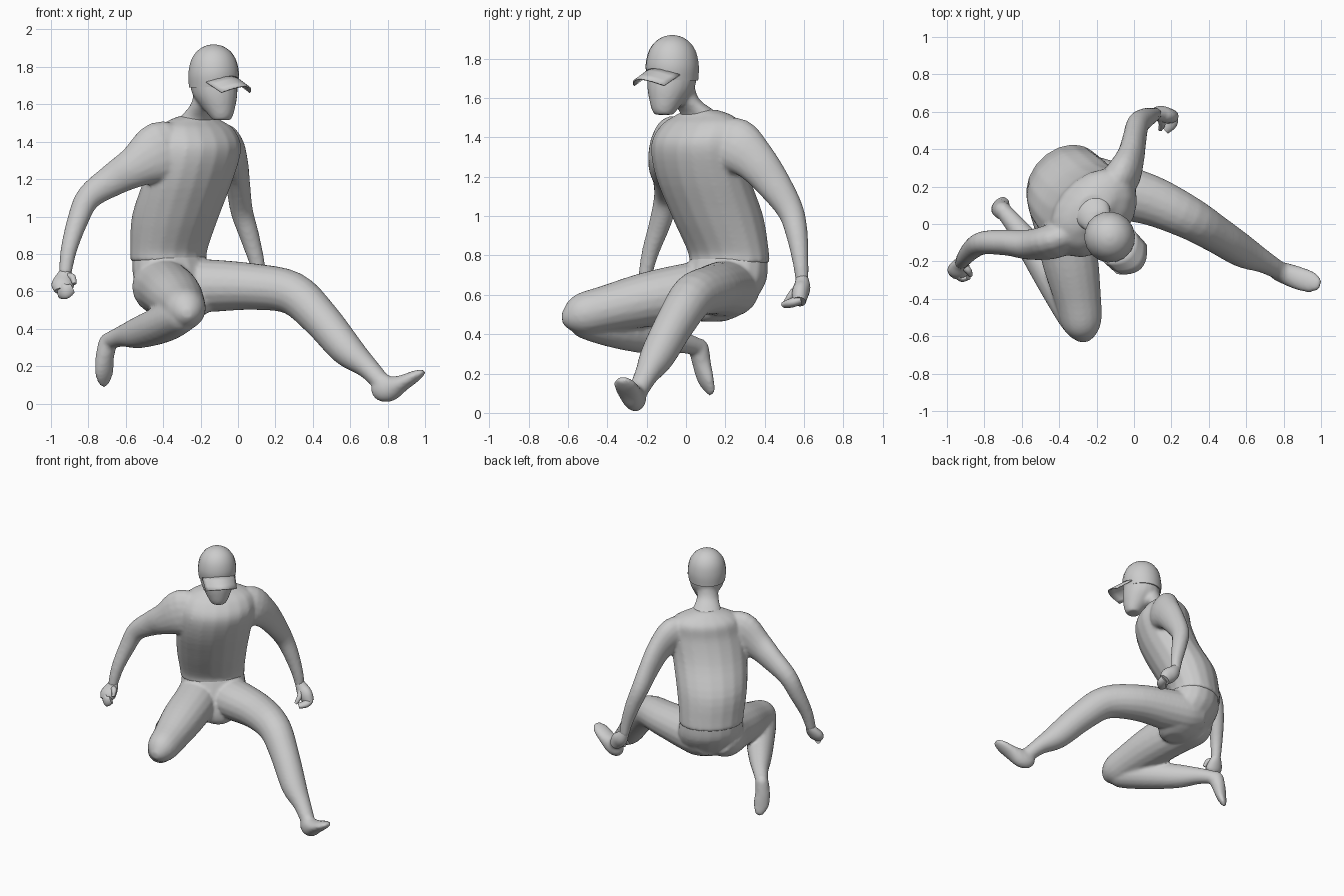
import bpy, bmesh, math
from mathutils import Vector

R = math.sqrt(0.5)
FWD, LEFT, UP = Vector((R, -R, 0)), Vector((R, R, 0)), Vector((0, 0, 1))
SIDES, STEPS = 18, 4


def finish(name, bm, angle=50):
    bmesh.ops.recalc_face_normals(bm, faces=bm.faces)
    me = bpy.data.meshes.new(name)
    bm.to_mesh(me)
    bm.free()
    ob = bpy.data.objects.new(name, me)
    bpy.context.collection.objects.link(ob)
    bpy.ops.object.select_all(action='DESELECT')
    ob.select_set(True)
    bpy.context.view_layer.objects.active = ob
    bpy.ops.object.shade_smooth_by_angle(angle=math.radians(angle))
    return ob


def spline(rows):
    """Smooth curve through rows of (x, y, z, radius, radius)."""
    out, n = [], len(rows)
    for i in range(n - 1):
        p = [rows[max(0, min(n - 1, i + k))] for k in (-1, 0, 1, 2)]
        for s in range(STEPS):
            t = s / STEPS
            out.append([0.5 * (2 * b + (c - a) * t + (2 * a - 5 * b + 4 * c - d) * t * t
                               + (3 * b - a - 3 * c + d) * t ** 3) for a, b, c, d in zip(*p)])
    return out + [list(rows[-1])]


def loft(name, rows, side, axis=None):
    """Skin elliptical rings along a path; the first radius lies along side."""
    rows = spline([r if len(r) == 5 else (*r, r[3]) for r in rows])
    pts = [Vector(r[:3]) for r in rows]
    bm, rings = bmesh.new(), []
    for i, r in enumerate(rows):
        t = axis or (pts[min(i + 1, len(pts) - 1)] - pts[max(i - 1, 0)]).normalized()
        u = Vector(side)
        u = (u - t * u.dot(t)).normalized()
        v = t.cross(u)
        a, b = max(r[3], .005), max(r[4], .005)
        rings.append([bm.verts.new(pts[i] + u * a * math.cos(k * math.tau / SIDES)
                                   + v * b * math.sin(k * math.tau / SIDES)) for k in range(SIDES)])
    for p, q in zip(rings, rings[1:]):
        for k in range(SIDES):
            j = (k + 1) % SIDES
            bm.faces.new((p[k], p[j], q[j], q[k]))
    bm.faces.new(rings[0])
    bm.faces.new(rings[-1])
    return finish(name, bm)


def blend(name, parts, voxel=.011, smooth=6):
    """Fuse overlapping parts into one continuous skin."""
    bpy.ops.object.select_all(action='DESELECT')
    for p in parts:
        p.select_set(True)
    bpy.context.view_layer.objects.active = parts[0]
    bpy.ops.object.join()
    ob = parts[0]
    ob.name = name
    ob.modifiers.clear()
    m = ob.modifiers.new("fuse", 'REMESH')
    m.mode, m.voxel_size, m.use_smooth_shade = 'VOXEL', voxel, True
    s = ob.modifiers.new("soften", 'SMOOTH')
    s.factor, s.iterations = .5, smooth
    return ob


# trunk, leaning forward along the facing direction
body = loft("shirt_body", [(-.37, .22, .76, .228, .182), (-.37, .215, .82, .23, .18), (-.335, .16, 1.0, .25, .215),
                           (-.265, .085, 1.2, .265, .21), (-.22, .06, 1.36, .27, .2), (-.225, .08, 1.46, .245, .165),
                           (-.23, .09, 1.51, .18, .11), (-.225, .08, 1.54, .085, .075)], LEFT, UP)
pelvis = loft("pelvis", [(-.26, .13, .465, .06, .07), (-.28, .145, .5, .14, .13), (-.31, .165, .57, .2, .17),
                         (-.35, .2, .68, .23, .19), (-.37, .22, .8, .215, .17)], LEFT, UP)

# neck and head
HEAD = Vector((-.13, -.07, 0))


def head_rows(profile):
    return [(*(HEAD + FWD * off + UP * z), a, b) for z, off, a, b in profile]


neck = loft("neck", [(-.25, .1, 1.46, .15, .1), (-.22, .06, 1.53, .1, .085), (-.18, -.01, 1.6, .075, .072),
                     (-.15, -.04, 1.7, .08, .08)], LEFT, UP)
skull = loft("skull", head_rows([(1.515, .06, .05, .045), (1.54, .055, .065, .065), (1.59, .035, .09, .095),
                                 (1.65, .01, .115, .125), (1.72, 0, .126, .13), (1.80, 0, .125, .125),
                                 (1.88, 0, .085, .085), (1.905, 0, .02, .02)]), LEFT, UP)
blend("head", [skull, neck])
loft("cap_dome", head_rows([(1.69, -.005, .127, .131), (1.76, 0, .135, .137), (1.83, 0, .122, .124),
                            (1.88, 0, .092, .094), (1.91, 0, .05, .05), (1.92, 0, .01, .01)]), LEFT, UP)

# curved cap brim
bm, grid = bmesh.new(), []
for i in range(13):
    u = i / 6 - 1
    root = math.sqrt(.137 ** 2 - (.118 * u) ** 2) - .01
    tip = .238 - .07 * u ** 2
    grid.append([bm.verts.new(HEAD + LEFT * u * (.118 - .006 * t) + FWD * (root + (tip - root) * t)
                              + UP * (1.755 - .055 * t - .035 * u * u)) for t in (0, .33, .66, 1)])
for p, q in zip(grid, grid[1:]):
    for k in range(3):
        bm.faces.new((p[k], p[k + 1], q[k + 1], q[k]))
brim = finish("cap_brim", bm)
brim.modifiers.new("thickness", 'SOLIDIFY').thickness = .008

# left arm hangs behind, right arm is out to the side; both fuse with the shirt
left_arm = loft("left_arm", [(-.15, .17, 1.38, .09, .11), (-.065, .25, 1.36, .095, .14), (-.02, .35, 1.28, .075, .11),
                             (.0, .44, 1.17, .065, .09), (.02, .53, 1.03, .06, .068), (.06, .565, .9, .053, .055),
                             (.1, .583, .76, .042, .04), (.115, .59, .67, .034)], (1, 0, 0))
right_arm = loft("right_arm", [(-.30, -.01, 1.36, .09, .12), (-.41, -.085, 1.345, .095, .165), (-.55, -.11, 1.265, .082, .113),
                               (-.67, -.1, 1.195, .07, .088), (-.8, -.1, 1.1, .063, .068), (-.86, -.13, .97, .056, .056),
                               (-.905, -.18, .82, .044), (-.925, -.21, .69, .034)], (0, 1, 0))
blend("shirt_and_arms", [body, left_arm, right_arm])

# left hand
loft("left_hand", [(.11, .59, .69, .03), (.14, .59, .64, .042, .05), (.175, .58, .605, .042, .055),
                   (.205, .575, .565, .035, .04)], (0, 1, 0))
loft("left_fingers", [(.2, .58, .575, .025, .035), (.2, .54, .56, .024, .033),
                      (.165, .505, .55, .018, .028)], UP)
loft("left_thumb", [(.14, .57, .64, .02), (.15, .535, .6, .018), (.14, .505, .56, .011)], UP)

# right hand
loft("right_hand", [(-.92, -.2, .71, .03), (-.928, -.22, .67, .05, .035), (-.938, -.25, .63, .06, .04),
                    (-.94, -.275, .6, .04, .028)], (1, 0, 0))
loft("right_fingers", [(-.945, -.265, .605, .045, .025), (-.92, -.29, .6, .04, .02),
                       (-.885, -.285, .615, .026, .014)], UP)
loft("right_thumb", [(-.915, -.22, .68, .02), (-.885, -.25, .675, .018), (-.875, -.275, .64, .011)], UP)

# left leg, stretched forward
left_leg = loft("left_leg", [(-.39, .27, .64, .11), (-.3, .23, .63, .15, .14), (-.16, .19, .63, .155, .142),
                             (.08, .13, .625, .135, .125), (.29, .035, .59, .115, .115), (.44, -.055, .455, .1, .103),
                             (.58, -.145, .29, .088, .09), (.69, -.2, .195, .062, .06),
                             (.77, -.245, .11, .05)], (.4, .9, 0))
left_foot = loft("left_foot", [(.735, -.24, .11, .03, .04), (.765, -.25, .09, .05, .072), (.81, -.265, .08, .057, .07),
                               (.88, -.29, .11, .062, .044), (.95, -.312, .148, .056, .03),
                               (.995, -.325, .172, .027, .014)], (.3, .95, 0))

# right leg, knee folded with the foot kicked back
right_thigh = loft("right_thigh", [(-.43, .22, .65, .11), (-.42, .14, .63, .15), (-.38, 0, .61, .155, .15),
                                   (-.34, -.2, .575, .15, .14), (-.3, -.4, .53, .125, .12), (-.28, -.53, .5, .107, .107),
                                   (-.272, -.595, .485, .07), (-.27, -.63, .48, .025)], (1, 0, 0))
right_shin = loft("right_shin", [(-.27, -.58, .48, .05), (-.3, -.52, .47, .09), (-.4, -.34, .425, .1, .1),
                                 (-.53, -.15, .38, .085, .08), (-.62, -.025, .36, .057), (-.69, .06, .335, .045)], UP)
right_foot = loft("right_foot", [(-.695, .06, .375, .025), (-.695, .065, .335, .045, .052), (-.712, .08, .25, .052, .045),
                                 (-.715, .1, .17, .055, .034), (-.715, .122, .115, .037, .02),
                                 (-.714, .13, .09, .014, .01)], (.8, .58, 0))
blend("trousers_and_feet", [pelvis, left_leg, left_foot, right_thigh, right_shin, right_foot])
